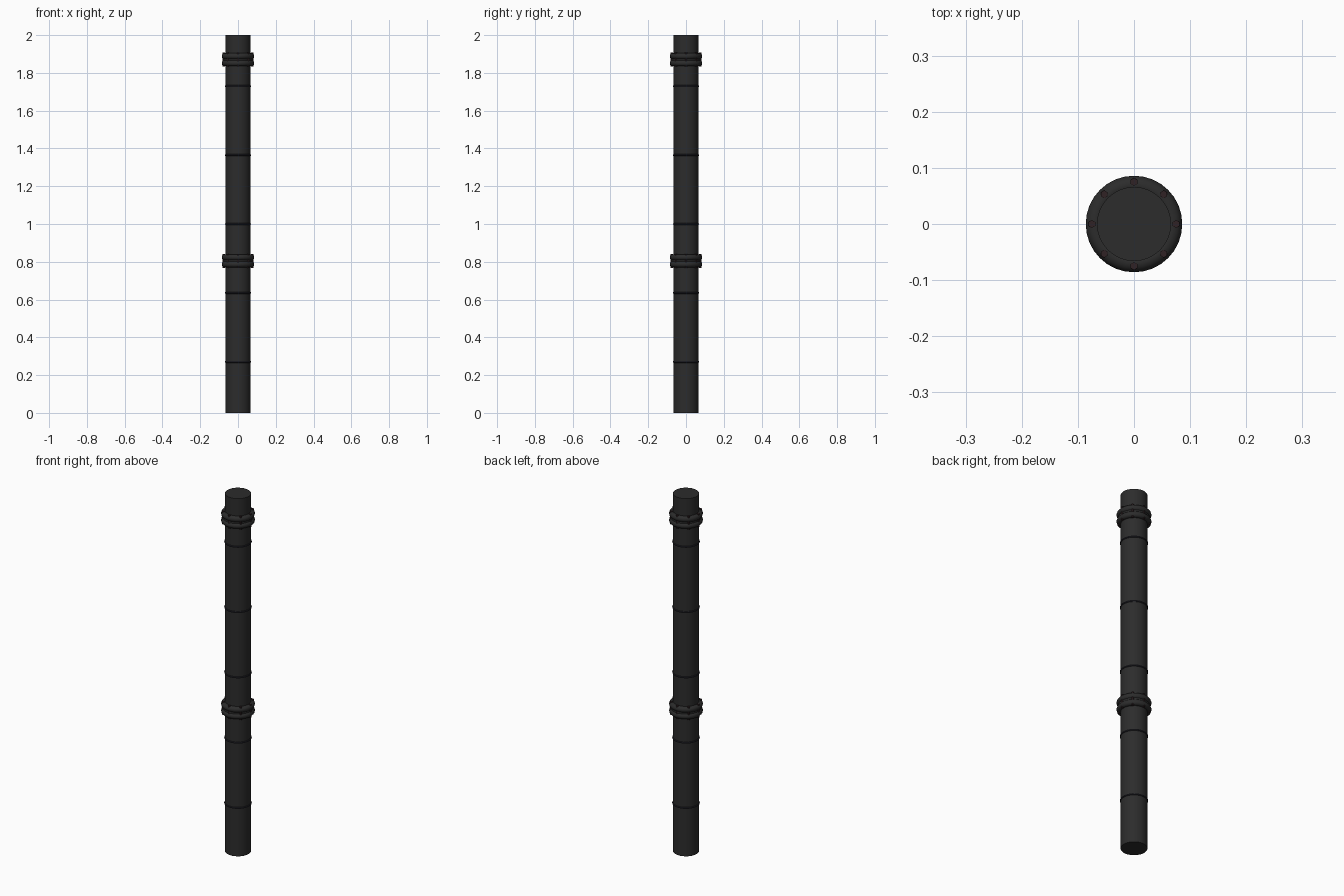
import bpy, math

if "Cube" in bpy.data.objects:
    bpy.data.objects.remove(bpy.data.objects["Cube"])

def material(name, rgb):
    m = bpy.data.materials.new(name)
    m.diffuse_color = (*rgb, 1)
    m.use_nodes = True
    m.node_tree.nodes["Principled BSDF"].inputs["Base Color"].default_value = m.diffuse_color
    return m

IRON = material("dark iron", (0.025, 0.025, 0.025))
SEAM = material("seam steel", (0.016, 0.016, 0.022))
BOLT = material("rusty bolt", (0.03, 0.016, 0.018))

def finish(name, mat, angle=40):
    o = bpy.context.object
    o.name = name
    o.data.materials.append(mat)
    bpy.ops.object.shade_smooth_by_angle(angle=math.radians(angle))
    return o

def cylinder(name, r, z0, z1, mat, x=0, y=0, sides=32):
    bpy.ops.mesh.primitive_cylinder_add(vertices=sides, radius=r, depth=z1 - z0,
                                        location=(x, y, (z0 + z1) / 2))
    return finish(name, mat)

def ring(name, major, minor, z, mat, sides=32, minor_sides=12):
    bpy.ops.mesh.primitive_torus_add(major_radius=major, minor_radius=minor,
                                     major_segments=sides, minor_segments=minor_sides,
                                     location=(0, 0, z))
    return finish(name, mat)

# Main pipe
cylinder("pipe", 0.066, 0, 2, IRON)

# Thin weld seams
for i in range(5):
    ring(f"weld_seam_{i}", 0.065, 0.005, 0.27 + 0.365 * i, SEAM, minor_sides=8)

# Flange joints: paired rounded collars, gasket, and bolts
for j, z in enumerate((0.805, 1.87)):
    for s in (-1, 1):
        ring(f"flange_{j}_{s}", 0.070, 0.016, z + s * 0.0185, IRON)
    cylinder(f"gasket_{j}", 0.078, z - 0.006, z + 0.006, IRON)
    for k in range(8):
        a = k * math.pi / 4
        cylinder(f"bolt_{j}_{k}", 0.007, z - 0.037, z + 0.037, BOLT,
                 0.075 * math.cos(a), 0.075 * math.sin(a), 6)
